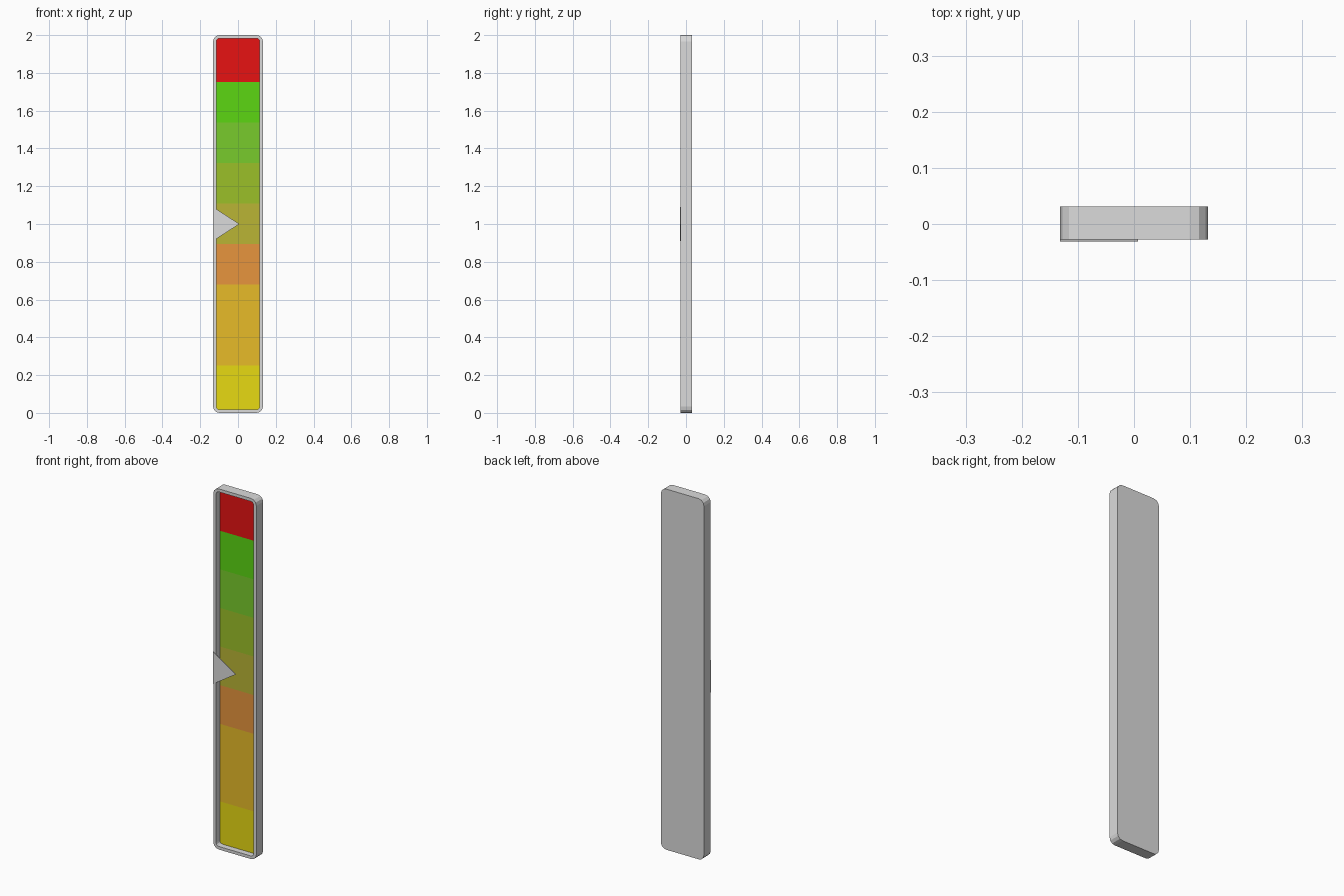
import bpy, bmesh
from math import sin, cos, pi

if "Cube" in bpy.data.objects:
    bpy.data.objects.remove(bpy.data.objects["Cube"], do_unlink=True)

HALF_W, HEIGHT, RIM = 0.132, 2.0, 0.017
FRONT, BACK, PANEL_Y = -0.028, 0.0315, 0.007


def material(name, rgb):
    m = bpy.data.materials.new(name)
    m.use_nodes = True
    m.diffuse_color = (*rgb, 1)
    m.node_tree.nodes["Principled BSDF"].inputs["Base Color"].default_value = (*rgb, 1)
    return m


def finish(name, bm, mats):
    mesh = bpy.data.meshes.new(name)
    bm.to_mesh(mesh)
    bm.free()
    for m in mats:
        mesh.materials.append(m)
    ob = bpy.data.objects.new(name, mesh)
    bpy.context.collection.objects.link(ob)
    return ob


def rounded_loop(bm, inset, radius, y, steps=3):
    """Upright rounded rectangle as a ring of vertices."""
    cx, top, low = HALF_W - inset - radius, HEIGHT - inset - radius, inset + radius
    verts = []
    for q, (x, z) in enumerate([(cx, top), (-cx, top), (-cx, low), (cx, low)]):
        for i in range(steps + 1):
            a = (q + i / steps) * pi / 2
            verts.append(bm.verts.new((x + radius * cos(a), y, z + radius * sin(a))))
    return verts


def bridge(bm, a, b):
    for i in range(len(a)):
        j = (i + 1) % len(a)
        bm.faces.new((a[i], a[j], b[j], b[i]))


grey = material("casing grey", (0.71, 0.71, 0.71))
bands = [
    material("yellow", (0.8, 0.70, 0.006)),
    material("golden", (0.8, 0.50, 0.022)),
    material("orange", (0.8, 0.30, 0.048)),
    material("olive", (0.49, 0.46, 0.036)),
    material("moss green", (0.33, 0.53, 0.022)),
    material("leaf green", (0.19, 0.60, 0.025)),
    material("bright green", (0.106, 0.67, 0.006)),
    material("red", (0.8, 0.006, 0.006)),
]
BAND_TOPS = [0.25, 0.68, 0.895, 1.109, 1.323, 1.537, 1.751]

# Casing: rounded slab with a rim around a recess
bm = bmesh.new()
rings = [rounded_loop(bm, 0, 0.033, BACK), rounded_loop(bm, 0, 0.033, FRONT),
         rounded_loop(bm, RIM, 0.016, FRONT), rounded_loop(bm, RIM, 0.016, PANEL_Y)]
bm.faces.new(rings[0])
for a, b in zip(rings, rings[1:]):
    bridge(bm, a, b)
bm.faces.new(rings[3])
bmesh.ops.recalc_face_normals(bm, faces=bm.faces)
finish("casing", bm, [grey])

# Scale panel: recessed plate cut into coloured bands by height
bm = bmesh.new()
bm.faces.new(rounded_loop(bm, RIM, 0.016, PANEL_Y - 0.002))
for z in BAND_TOPS:
    bmesh.ops.bisect_plane(bm, geom=bm.verts[:] + bm.edges[:] + bm.faces[:],
                           plane_co=(0, 0, z), plane_no=(0, 0, 1))
bm.normal_update()
for f in bm.faces:
    f.material_index = sum(f.calc_center_median().z > z for z in BAND_TOPS)
    if f.normal.y > 0:
        f.normal_flip()
finish("scale_panel", bm, bands)

# Pointer: thin triangle on the rim
bm = bmesh.new()
tri = [(-HALF_W, 0.91), (0.007, 1.0), (-HALF_W, 1.09)]
front = [bm.verts.new((x, -BACK, z)) for x, z in tri]
rear = [bm.verts.new((x, FRONT, z)) for x, z in tri]
bm.faces.new(front)
bm.faces.new(rear)
bridge(bm, front, rear)
bmesh.ops.recalc_face_normals(bm, faces=bm.faces)
finish("pointer", bm, [grey])
